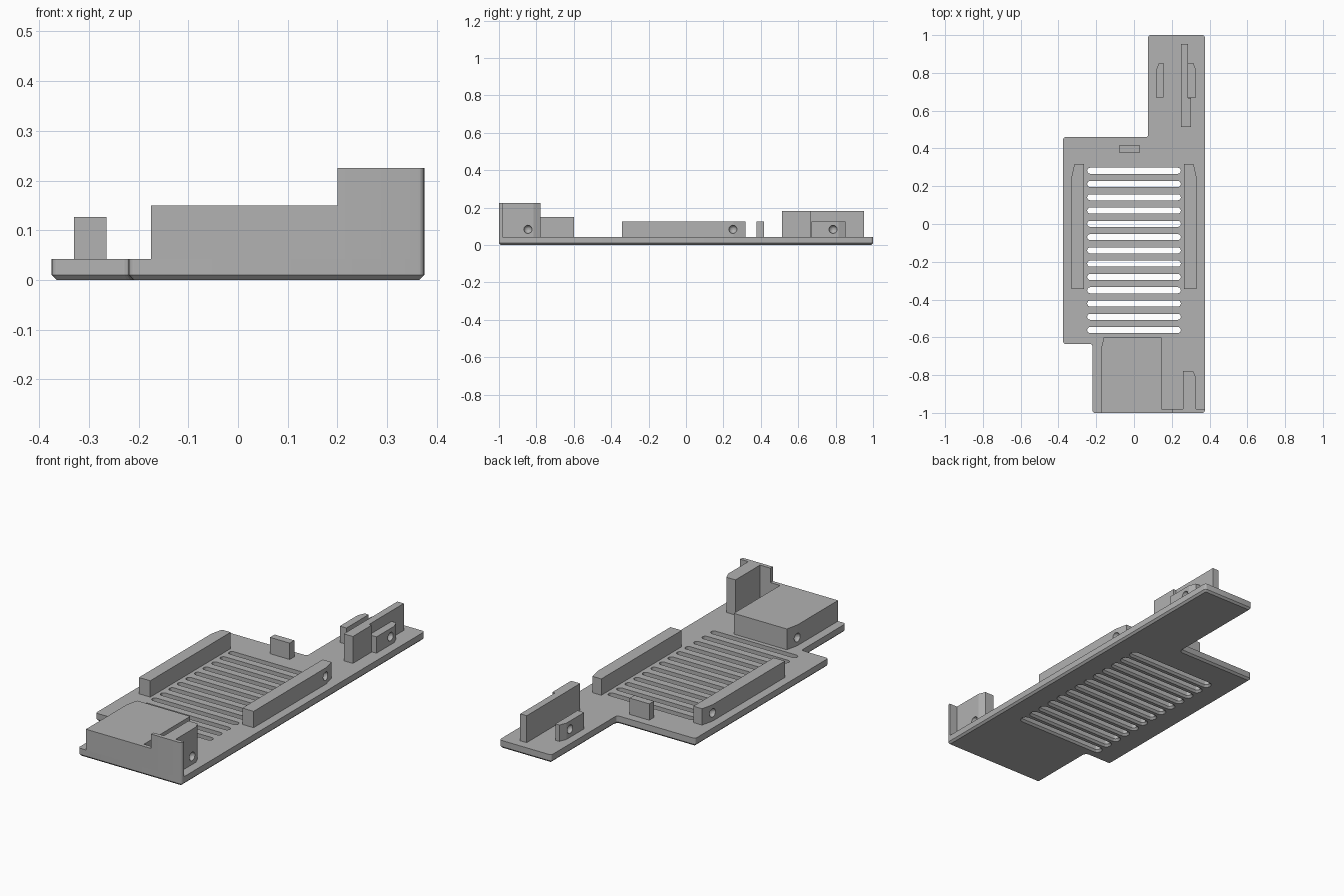
import bpy
import bmesh
import math
from mathutils import Vector

cube = bpy.data.objects.get("Cube")
if cube:
    bpy.data.objects.remove(cube, do_unlink=True)

GREY = (0.445, 0.445, 0.445, 1)
grey = bpy.data.materials.new("plain grey")
grey.use_nodes = True
grey.diffuse_color = GREY
grey.node_tree.nodes["Principled BSDF"].inputs["Base Color"].default_value = GREY

PLATE = 0.042    # plate thickness
EDGE = 0.01      # chamfer under the plate
LOW = 0.127      # height of rails and clips
HOLE_Z = 0.084
HOLE_R = 0.022


def make(name, bm):
    bmesh.ops.recalc_face_normals(bm, faces=bm.faces)
    mesh = bpy.data.meshes.new(name)
    bm.to_mesh(mesh)
    bm.free()
    obj = bpy.data.objects.new(name, mesh)
    bpy.context.collection.objects.link(obj)
    mesh.materials.append(grey)
    return obj


def loft(bm, sections):
    """Closed solid through outlines of equal length, given as (points, z)."""
    rings = [[bm.verts.new((x, y, z)) for x, y in pts] for pts, z in sections]
    n = len(rings[0])
    for a, b in zip(rings, rings[1:]):
        for i in range(n):
            j = (i + 1) % n
            bm.faces.new((a[i], a[j], b[j], b[i]))
    bm.faces.new(rings[0][::-1])
    bm.faces.new(rings[-1])


def prism(name, pts, top, bottom=PLATE):
    bm = bmesh.new()
    loft(bm, [(pts, bottom), (pts, top)])
    return make(name, bm)


def rounded(corners, inset=0.0, radius=0.013, steps=4):
    """Counter-clockwise right-angled outline with filleted corners."""
    out = []
    n = len(corners)
    for i in range(n):
        p = Vector(corners[i])
        a = (p - Vector(corners[i - 1])).normalized()
        b = (Vector(corners[(i + 1) % n]) - p).normalized()
        turn = 1 if a.x * b.y - a.y * b.x > 0 else -1
        r = radius - turn * inset
        p = p + (b - a) * inset * turn
        centre = p + (b - a) * r
        for k in range(steps + 1):
            t = k / steps * math.pi / 2
            out.append(tuple(centre + (a * math.sin(t) - b * math.cos(t)) * r))
    return out


def cut(obj, cutter):
    mod = obj.modifiers.new("cut", 'BOOLEAN')
    mod.operation = 'DIFFERENCE'
    mod.solver = 'EXACT'
    mod.object = cutter
    bpy.context.view_layer.objects.active = obj
    bpy.ops.object.modifier_apply(modifier=mod.name)
    bpy.data.objects.remove(cutter, do_unlink=True)


def dimple(obj, x, y):
    bm = bmesh.new()
    bmesh.ops.create_uvsphere(bm, u_segments=20, v_segments=10, radius=HOLE_R)
    bmesh.ops.translate(bm, verts=bm.verts, vec=(x, y, HOLE_Z))
    cutter = make("dimple_cutter", bm)
    cutter.hide_render = True
    cut(obj, cutter)


def clip(name, inner, outer, front, back, taper):
    """Upright bar with a tapered outer back corner and a snap dimple."""
    side = 1 if outer > inner else -1
    pts = [(inner, front), (outer, front), (outer, back - taper),
           (outer - side * 0.015, back), (inner, back)]
    obj = prism(name, pts, LOW)
    dimple(obj, outer, back - 0.067)
    return obj


# Base plate with chamfered underside
corners = [(-0.22, -1), (0.375, -1), (0.375, 1), (0.075, 1),
           (0.075, 0.46), (-0.375, 0.46), (-0.375, -0.635), (-0.22, -0.635)]
bm = bmesh.new()
loft(bm, [(rounded(corners, EDGE), 0), (rounded(corners), EDGE),
          (rounded(corners), PLATE)])
plate = make("base_plate", bm)


# Row of vent slots, flared at the bottom
def slot(y, r):
    pts = []
    for side in (1, -1):
        for k in range(9):
            t = -math.pi / 2 + math.pi * k / 8
            pts.append((side * (0.232 + r * math.cos(t)), y + side * r * math.sin(t)))
    return pts


bm = bmesh.new()
for i in range(13):
    y = 0.282 - i * 0.0703
    loft(bm, [(slot(y, 0.027), -0.001), (slot(y, 0.016), EDGE),
              (slot(y, 0.016), PLATE + 0.02)])
slots = make("slot_cutter", bm)
slots.hide_render = True
cut(plate, slots)

# Side rails
for name, side in (("left_rail", 1), ("right_rail", -1)):
    clip(name, side * 0.265, side * 0.33, -0.343, 0.318, 0.065)

# Front block with the low part of the front wall
block = prism("front_block", [
    (-0.175, -1), (0.2, -1), (0.2, -0.98), (0.145, -0.98),
    (0.145, -0.6), (-0.16, -0.6), (-0.175, -0.665)], 0.15)
dimple(block, -0.175, -0.667)

# Tall front wall corner with its tab
r = 0.013
arc = [(0.375 - r + r * math.sin(t), -1 + r - r * math.cos(t))
       for t in (k * math.pi / 8 for k in range(5))]
tab = prism("front_tab", [(0.2, -1)] + arc + [
    (0.375, -0.98), (0.328, -0.98), (0.328, -0.815), (0.313, -0.778),
    (0.26, -0.778), (0.26, -0.98), (0.2, -0.98)], 0.225)
dimple(tab, 0.328, -0.845)

# Small stop post
prism("stop_post", [(-0.08, 0.378), (0.033, 0.378), (0.033, 0.416), (-0.08, 0.416)], LOW)

# Rear wall, thicker at its front end, with a clip on each side
prism("rear_wall", [(0.25, 0.513), (0.302, 0.513), (0.302, 0.667),
                    (0.287, 0.667), (0.287, 0.953), (0.25, 0.953)], 0.182)
clip("rear_left_clip", 0.287, 0.328, 0.67, 0.853, 0.037)
clip("rear_right_clip", 0.155, 0.117, 0.67, 0.853, 0.037)

# Smooth only the rounded surfaces
bpy.ops.object.select_all(action='DESELECT')
for obj in bpy.context.collection.objects:
    if obj.type == 'MESH':
        obj.select_set(True)
bpy.context.view_layer.objects.active = plate
bpy.ops.object.shade_smooth_by_angle(angle=math.radians(12))
